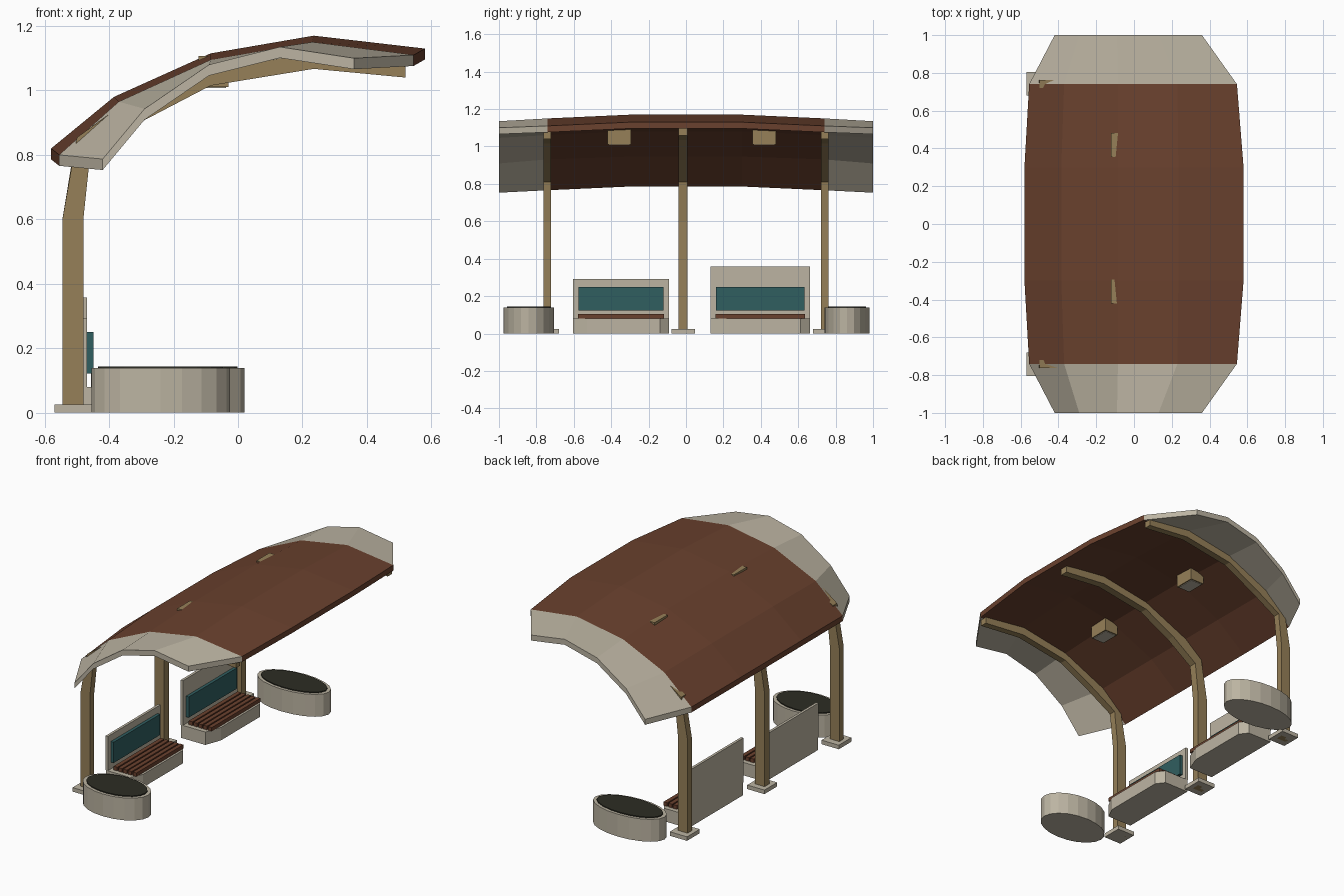
import bpy, bmesh, math

if "Cube" in bpy.data.objects:
    bpy.data.objects.remove(bpy.data.objects["Cube"])


def srgb(r, g, b):
    f = lambda c: (c / 255 / 12.92) if c < 10 else ((c / 255 + 0.055) / 1.055) ** 2.4
    return (f(r), f(g), f(b), 1.0)


def material(name, rgb):
    m = bpy.data.materials.new(name)
    m.diffuse_color = srgb(*rgb)
    m.use_nodes = True
    m.node_tree.nodes["Principled BSDF"].inputs["Base Color"].default_value = m.diffuse_color
    return m


CREAM = material("cream_concrete", (188, 180, 162))
BROWN = material("red_brown", (106, 65, 46))
TAN = material("tan_timber", (150, 128, 88))
TEAL = material("teal_panel", (48, 94, 96))
SOIL = material("dark_soil", (45, 45, 36))


def finish(name, bm, *mats):
    bmesh.ops.recalc_face_normals(bm, faces=bm.faces)
    me = bpy.data.meshes.new(name)
    bm.to_mesh(me)
    bm.free()
    for m in mats:
        me.materials.append(m)
    ob = bpy.data.objects.new(name, me)
    bpy.context.collection.objects.link(ob)
    return ob


def box(name, x0, x1, y0, y1, z0, z1, mat):
    return prism(name, [(x0, y0), (x1, y0), (x1, y1), (x0, y1)], z0, z1, mat)


def prism(name, outline, z0, z1, mat):
    """Extrude a plan outline from z0 to z1."""
    bm = bmesh.new()
    lo = [bm.verts.new((x, y, z0)) for x, y in outline]
    hi = [bm.verts.new((x, y, z1)) for x, y in outline]
    n = len(outline)
    bm.faces.new(lo)
    bm.faces.new(hi)
    for i in range(n):
        j = (i + 1) % n
        bm.faces.new((lo[i], lo[j], hi[j], hi[i]))
    return finish(name, bm, mat)


# Canopy: curved cross-sections lofted along y, cream at both ends
MID = [(-0.58, 0.82), (-0.385, 0.98), (-0.085, 1.115), (0.235, 1.17), (0.58, 1.13)]
SHOULDER = [(-0.555, 0.80), (-0.37, 0.965), (-0.085, 1.095), (0.23, 1.15), (0.545, 1.11)]
TIP = [(-0.42, 0.787), (-0.29, 0.943), (-0.09, 1.08), (0.13, 1.135), (0.36, 1.10)]
STATIONS = [(-1.0, TIP), (-0.74, SHOULDER), (-0.3, MID), (0.3, MID), (0.74, SHOULDER), (1.0, TIP)]


def canopy():
    bm = bmesh.new()
    rings = []
    for y, section in STATIONS:
        loop = section + [(x, z - 0.034) for x, z in reversed(section)]
        rings.append([bm.verts.new((x, y, z)) for x, z in loop])
    n = len(rings[0])
    for a, b in zip(rings, rings[1:]):
        for i in range(n):
            j = (i + 1) % n
            bm.faces.new((a[i], a[j], b[j], b[i]))
    for ring in (rings[0], rings[-1]):
        for i in range(n // 2 - 1):
            bm.faces.new((ring[i], ring[i + 1], ring[n - 2 - i], ring[n - 1 - i]))
    for f in bm.faces:
        f.material_index = 1 if abs(f.calc_center_median().y) > 0.74 else 0
    finish("canopy", bm, BROWN, CREAM)


canopy()

# Curved posts that bend over into roof beams
INNER = [(-0.48, 0), (-0.48, 0.6), (-0.458, 0.81), (-0.29, 0.908), (-0.085, 1.015), (0.235, 1.067), (0.52, 1.04)]
OUTER = [(-0.545, 0), (-0.545, 0.6), (-0.50, 0.854), (-0.36, 0.955), (-0.085, 1.07), (0.235, 1.125), (0.52, 1.08)]


def post(name, y, half, lift):
    bm = bmesh.new()
    rows = []
    for (xi, zi), (xo, zo) in zip(INNER, OUTER):
        rise = lift if zi > 0.85 else 0
        rise_out = lift if zo > 0.82 else 0
        rows.append([bm.verts.new(p) for p in (
            (xi, y - half, zi + rise), (xi, y + half, zi + rise),
            (xo, y + half, zo + rise_out), (xo, y - half, zo + rise_out))])
    for a, b in zip(rows, rows[1:]):
        for i in range(4):
            j = (i + 1) % 4
            bm.faces.new((a[i], a[j], b[j], b[i]))
    bm.faces.new(rows[0])
    bm.faces.new(rows[-1])
    finish(name, bm, TAN)


for label, y, half, lift in (("front", -0.742, 0.021, 0), ("middle", -0.015, 0.024, 0.02), ("rear", 0.742, 0.021, 0)):
    post(label + "_post", y, half, lift)
    box(label + "_base_plate", -0.57, -0.452, y - 0.062, y + 0.062, 0, 0.025, CREAM)

# Ceiling lamps
for label, y in (("front", -0.357), ("rear", 0.418)):
    box(label + "_lamp", -0.122, -0.03, y - 0.063, y + 0.063, 1.01, 1.107, TAN)
    box(label + "_lamp_lens", -0.114, -0.038, y - 0.055, y + 0.055, 1.007, 1.011, CREAM)


# Benches: chamfered plinth, back wall, teal panel and slats
def bench(label, y0, y1, top, chamfer):
    prism(label + "_bench_plinth",
          [(-0.48, y0), (-0.315, y0), (-0.278, y0 + chamfer), (-0.278, y1 - 0.05), (-0.315, y1), (-0.48, y1)],
          0, 0.08, CREAM)
    box(label + "_bench_back", -0.484, -0.468, y0, y1, 0.08, top, CREAM)
    box(label + "_bench_panel", -0.47, -0.449, y0 + 0.03, y1 - 0.03, 0.122, 0.25, TEAL)
    for i in range(5):
        x = -0.448 + i * 0.033
        box(f"{label}_bench_slat_{i + 1}", x, x + 0.025, y0 + 0.028, y1 - 0.028, 0.08, 0.103, BROWN)


bench("front", -0.605, -0.09, 0.292, 0.075)
bench("rear", 0.13, 0.663, 0.357, 0.10)


# Oval planters filled with soil
def oval(cx, cy, a, b, n=20):
    return [(cx + a * math.cos(2 * math.pi * i / n), cy + b * math.sin(2 * math.pi * i / n)) for i in range(n)]


for label, cx, cy, a, b in (("front", -0.24, -0.841, 0.215, 0.134), ("rear", -0.218, 0.86, 0.238, 0.12)):
    prism(label + "_planter", oval(cx, cy, a, b), 0, 0.138, CREAM)
    prism(label + "_planter_soil", oval(cx, cy, a - 0.022, b - 0.018), 0.136, 0.144, SOIL)
